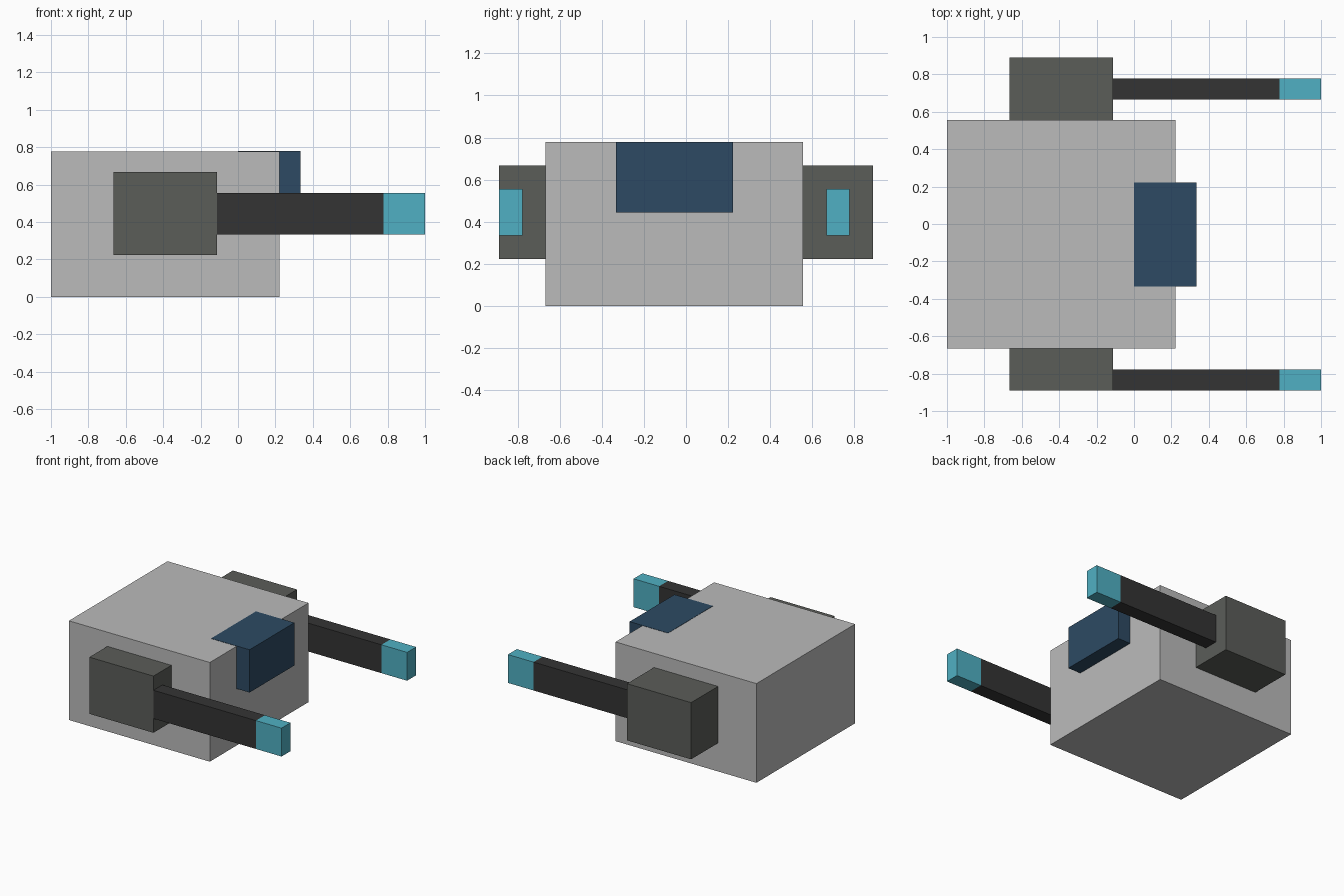
import bpy
import bmesh
from mathutils import Vector

cube = bpy.data.objects.get("Cube")
if cube:
    bpy.data.objects.remove(cube, do_unlink=True)

U = 1 / 9  # the model sits on a grid of ninths


def material(name, rgb):
    """Flat material from 0-255 sRGB values."""
    lin = [((c / 255 + 0.055) / 1.055) ** 2.4 for c in rgb]
    m = bpy.data.materials.new(name)
    m.use_nodes = True
    m.diffuse_color = (*lin, 1)
    m.node_tree.nodes["Principled BSDF"].inputs["Base Color"].default_value = (*lin, 1)
    return m


light_grey = material("light grey", (187, 187, 187))
slate = material("slate grey", (91, 93, 89))
charcoal = material("charcoal", (52, 52, 52))
navy = material("navy blue", (45, 74, 99))
cyan = material("cyan", (80, 176, 195))


def box(name, low, high, mat, lift=0.0):
    """Box between two corners given in grid units."""
    lo, hi = Vector(low) * U, Vector(high) * U
    hi.z += lift
    bm = bmesh.new()
    bmesh.ops.create_cube(bm, size=1)
    bmesh.ops.scale(bm, vec=hi - lo, verts=bm.verts)
    mesh = bpy.data.meshes.new(name)
    bm.to_mesh(mesh)
    bm.free()
    mesh.materials.append(mat)
    obj = bpy.data.objects.new(name, mesh)
    obj.location = (lo + hi) / 2
    bpy.context.collection.objects.link(obj)
    return obj


# Main hull, with the visor let into its upper edge
box("body", (-9, -6, 0), (2, 5, 7), light_grey)
box("visor", (0, -3, 4), (3, 2, 7), navy, lift=0.002)

# Side arms: shoulder pod, barrel and glowing tip
for side, pod_y, barrel_y in (("right", (-8, -5), -8), ("left", (5, 8), 6)):
    box(side + "_pod", (-6, pod_y[0], 2), (-1, pod_y[1], 6), slate)
    box(side + "_barrel", (-1, barrel_y, 3), (7, barrel_y + 1, 5), charcoal)
    box(side + "_tip", (7, barrel_y, 3), (9, barrel_y + 1, 5), cyan)
